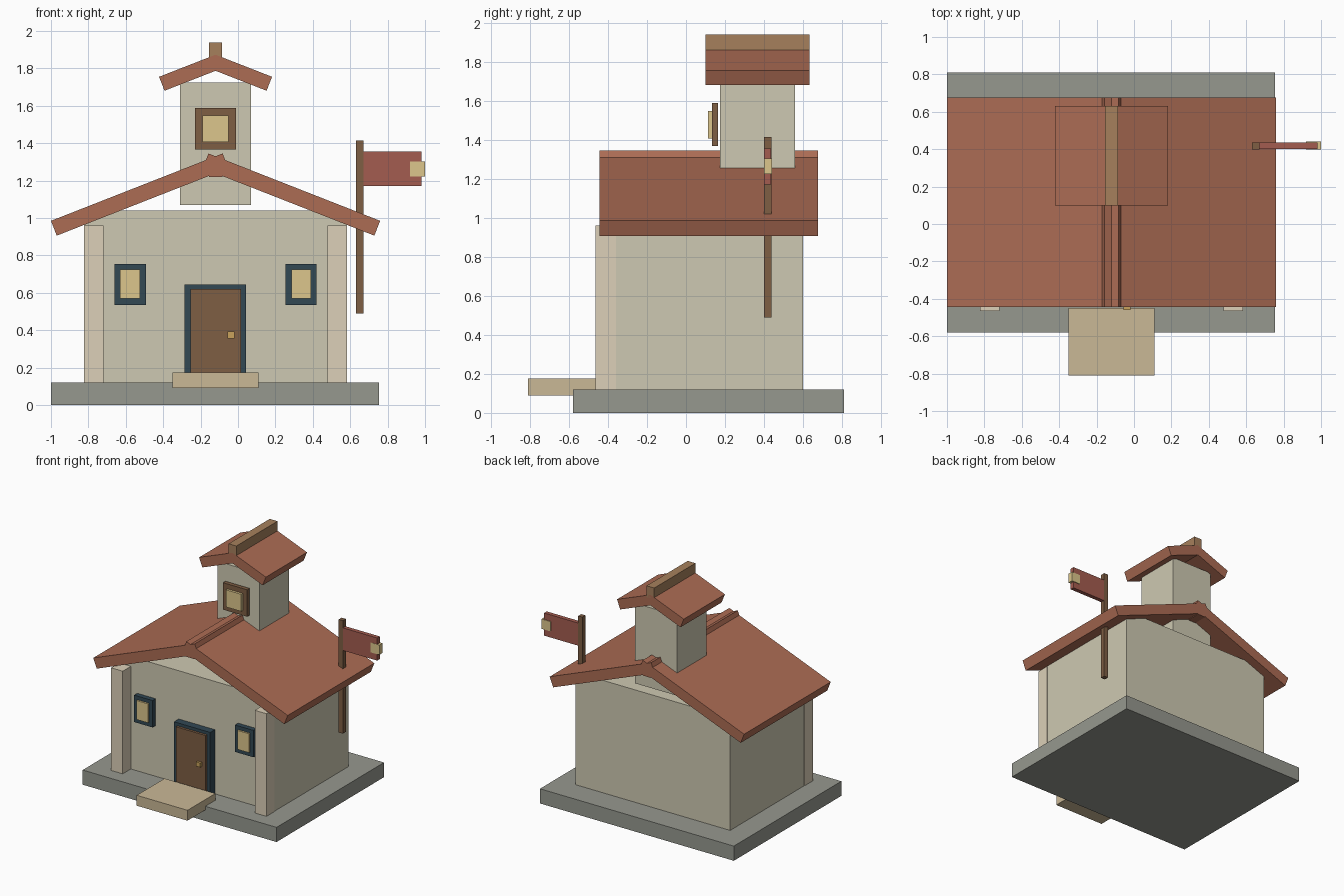
import bpy, math

if "Cube" in bpy.data.objects:
    bpy.data.objects.remove(bpy.data.objects["Cube"])

CX = -0.12  # centre line of the house


def mat(name, rgb):
    m = bpy.data.materials.new(name)
    lin = [((c / 255 + 0.055) / 1.055) ** 2.4 for c in rgb]
    m.diffuse_color = (*lin, 1)
    m.use_nodes = True
    m.node_tree.nodes["Principled BSDF"].inputs["Base Color"].default_value = m.diffuse_color
    return m


STONE = mat("stone", (150, 152, 143))
WALL = mat("plaster", (206, 201, 178))
POST = mat("post_cream", (220, 208, 184))
TILE = mat("roof_tile", (172, 108, 84))
WOOD = mat("wood", (126, 94, 68))
CAP = mat("cap_wood", (166, 128, 92))
NAVY = mat("navy_trim", (50, 72, 84))
GLASS = mat("warm_glass", (220, 198, 140))
SAND = mat("sandstone", (202, 184, 150))
RED = mat("banner_red", (164, 92, 80))
BRASS = mat("brass", (200, 162, 92))


def box(name, x, y, z, material):
    """Box from (min, max) ranges on each axis."""
    bpy.ops.mesh.primitive_cube_add(size=1)
    ob = bpy.context.object
    ob.name = name
    ob.location = [(a + b) / 2 for a, b in (x, y, z)]
    ob.scale = [b - a for a, b in (x, y, z)]
    bpy.ops.object.transform_apply(location=False, rotation=False, scale=True)
    ob.data.materials.append(material)
    return ob


def roof(name, outer, top, thick, y):
    """Two crossing slabs; outer and top are (offset from CX, z) on the upper face."""
    dx, dz = outer[0] - top[0], top[1] - outer[1]
    a = math.atan2(dz, dx)
    length = math.hypot(dx, dz)
    mx = (outer[0] + top[0]) / 2 - math.sin(a) * thick / 2
    mz = (outer[1] + top[1]) / 2 - math.cos(a) * thick / 2
    for side, s in (("left", -1), ("right", 1)):
        ob = box(f"{name}_{side}", (-length / 2, length / 2), y, (-thick / 2, thick / 2), TILE)
        ob.location.x, ob.location.z = CX + s * mx, mz
        ob.rotation_euler.y = s * a


# Foundation, hall and step
box("foundation", (-1.0, 0.755), (-0.58, 0.81), (0, 0.12), STONE)
box("hall_walls", (-0.82, 0.58), (-0.36, 0.60), (0.12, 1.04), WALL)
box("front_step", (-0.35, 0.11), (-0.81, -0.45), (0.09, 0.175), SAND)

# Corner posts and front windows
for side, s in (("left", -1), ("right", 1)):
    def span(a, b):
        return tuple(sorted((CX + s * a, CX + s * b)))
    box(f"{side}_post", span(0.598, 0.703), (-0.465, -0.358), (0.12, 0.96), POST)
    box(f"{side}_window_frame", span(0.373, 0.54), (-0.40, -0.355), (0.535, 0.755), NAVY)
    box(f"{side}_window_pane", span(0.405, 0.51), (-0.415, -0.385), (0.57, 0.725), GLASS)

# Door
box("door_frame", (-0.285, 0.042), (-0.42, -0.355), (0.12, 0.645), NAVY)
box("door", (-0.255, 0.015), (-0.44, -0.38), (0.12, 0.62), WOOD)
box("door_knob", (-0.056, -0.02), (-0.46, -0.43), (0.357, 0.393), BRASS)

# Main roof with ridge beam
roof("main_roof", (0.88, 0.985), (-0.038, 1.345), 0.085, (-0.443, 0.677))
box("main_ridge_beam", (CX - 0.036, CX + 0.036), (-0.443, 0.677), (1.22, 1.32), TILE)

# Bell tower
box("tower", (-0.31, 0.07), (0.175, 0.558), (1.07, 1.725), WALL)
box("tower_window_frame", (-0.23, -0.01), (0.133, 0.165), (1.367, 1.587), WOOD)
box("tower_window_pane", (-0.19, -0.05), (0.113, 0.14), (1.407, 1.547), GLASS)
roof("tower_roof", (0.302, 1.755), (0.0, 1.873), 0.08, (0.10, 0.632))
box("tower_ridge_cap", (CX - 0.035, CX + 0.035), (0.10, 0.632), (1.845, 1.938), CAP)

# Banner on its pole
box("banner_pole", (0.632, 0.67), (0.399, 0.437), (0.49, 1.415), WOOD)
box("banner", (0.665, 0.98), (0.401, 0.435), (1.17, 1.355), RED)
box("banner_tip", (0.92, 1.0), (0.399, 0.441), (1.223, 1.303), GLASS)
